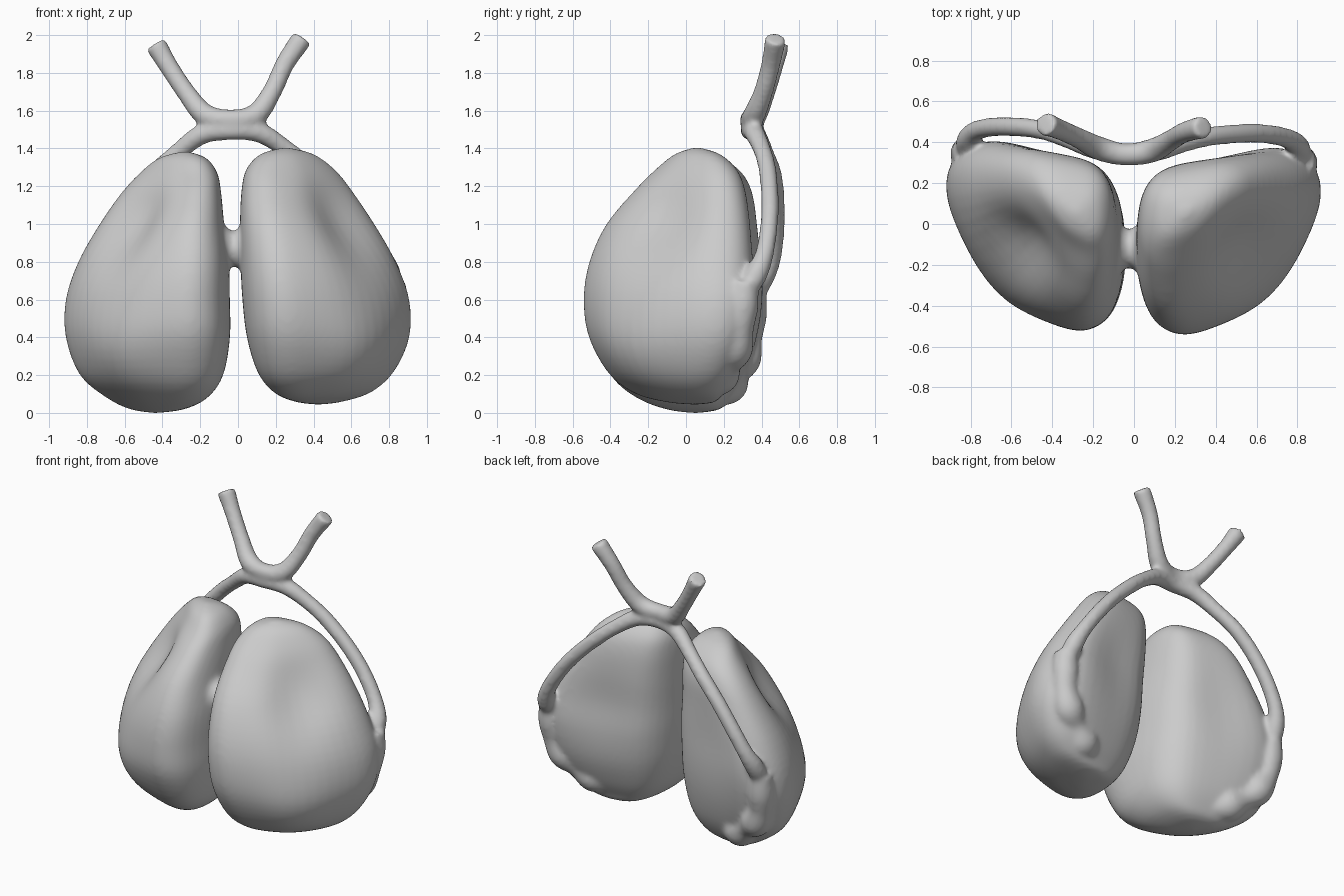
import bpy, bmesh, math
from mathutils import Vector


def spline(pts, n, closed=False):
    """Catmull-Rom interpolation of tuples of any length, n steps per span."""
    out, m = [], len(pts)
    get = (lambda i: pts[i % m]) if closed else (lambda i: pts[max(0, min(m - 1, i))])
    for i in range(m if closed else m - 1):
        for k in range(n):
            t = k / n
            out.append(tuple(
                0.5 * (2 * b + (c - a) * t + (2 * a - 5 * b + 4 * c - d) * t * t
                       + (3 * b - a - 3 * c + d) * t ** 3)
                for a, b, c, d in zip(get(i - 1), get(i), get(i + 1), get(i + 2))))
    if not closed:
        out.append(tuple(pts[-1]))
    return out


def loft(bm, rings):
    """Skin a list of rings and cap both ends."""
    vs = [[bm.verts.new(p) for p in r] for r in rings]
    n = len(vs[0])
    for a, b in zip(vs, vs[1:]):
        for i in range(n):
            bm.faces.new((a[i], a[(i + 1) % n], b[(i + 1) % n], b[i]))
    bm.faces.new(vs[0][::-1])
    bm.faces.new(vs[-1])


def tube(bm, path):
    """Sweep a circle along (x, y, z, radius) points."""
    p = spline(path, 6)
    rings = []
    for i, q in enumerate(p):
        c = Vector(q[:3])
        t = (Vector(p[min(i + 1, len(p) - 1)][:3]) - Vector(p[max(i - 1, 0)][:3])).normalized()
        u = t.cross(Vector((0.1, 1, 0.05))).normalized()
        w = t.cross(u)
        rings.append([c + q[3] * (u * math.cos(a) + w * math.sin(a))
                      for a in (math.tau * k / 16 for k in range(16))])
    loft(bm, rings)


# rounded-triangle plan of a lobe: u = inner to outer, v = front to back
PLAN = [(0.0, .35), (.07, .1), (.22, 0), (.42, .04), (.65, .17), (.87, .42),
        (1, .7), (.97, .9), (.78, 1), (.45, .97), (.17, .88), (.03, .68)]
# levels: z, inner x, outer x, front y, back y
RIGHT = [(1.405, .24, .27, .04, .07), (1.37, .12, .40, -.06, .18), (1.29, .045, .51, -.16, .27),
         (1.18, .02, .60, -.27, .32), (1.0, .012, .72, -.42, .355), (.8, .015, .83, -.51, .37),
         (.6, .025, .90, -.54, .38), (.4, .05, .90, -.51, .345), (.22, .11, .82, -.40, .27),
         (.11, .20, .70, -.25, .20), (.06, .31, .55, -.09, .16), (.045, .42, .44, .03, .07)]
LEFT = [(1.385, .27, .30, .04, .07), (1.35, .17, .42, -.06, .19), (1.27, .11, .52, -.15, .30),
        (1.16, .09, .62, -.27, .36), (1.0, .075, .73, -.40, .39), (.8, .05, .84, -.49, .41),
        (.6, .045, .905, -.52, .41), (.4, .045, .905, -.50, .375), (.2, .085, .83, -.38, .31),
        (.08, .17, .69, -.23, .24), (.02, .29, .57, -.09, .18), (0, .43, .45, .03, .07)]


def lobe(bm, levels, side, depth):
    plan = spline(PLAN, 4, True)
    # hollows in the slanted outer face and back face, then fuller lower belly
    dents = [(Vector((.55, -.13, .98)), Vector((-.65, .70, -.2)) * depth, .045, .08),
             (Vector((.42, .36, .78)), Vector((.1, -1, 0)) * .035, .06, .12),
             (Vector((.62, -.26, .32)), Vector((.62, -.7, -.3)) * .04, .06, .06),
             (Vector((.22, -.25, .15)), Vector((-.3, -.6, -.3)) * .03, .05, .04)]
    rings = []
    for z, x0, x1, y0, y1 in spline(levels, 4):
        ring = []
        for u, v in plan:
            p = Vector((x0 + (x1 - x0) * u, y0 + (y1 - y0) * v, z))
            move = Vector()
            for mid, push, w, h in dents:
                d = p - mid
                move += push * math.exp(-(d.x ** 2 + d.y ** 2) / w - d.z ** 2 / h)
            p += move
            ring.append((p.x * side, p.y, max(p.z, 0)))
        rings.append(ring)
    loft(bm, rings)


bm = bmesh.new()
lobe(bm, RIGHT, 1, .085)
lobe(bm, LEFT, -1, .12)

# lumpy ridge along the outer back edge of each lobe
RIDGE = [(.82, .31, .70, .07), (.815, .30, .57, .085), (.80, .28, .45, .08), (.75, .255, .34, .10),
         (.67, .22, .27, .08), (.58, .175, .205, .11), (.48, .13, .17, .08), (.40, .08, .14, .07)]
tube(bm, RIDGE)
tube(bm, [(-x, y + .045, z - .05, r) for x, y, z, r in RIDGE])

# short bridge between the lobes
tube(bm, [(-.13, -.12, .87, .15), (-.07, -.12, .87, .12), (-.03, -.12, .87, .095),
          (.01, -.12, .87, .11), (.08, -.12, .87, .15)])

# arched duct running down behind both lobes
tube(bm, [(-.82, .36, .62, .05), (-.81, .41, .72, .06), (-.775, .455, .82, .05), (-.69, .475, .97, .048),
          (-.575, .475, 1.13, .048), (-.45, .46, 1.265, .048), (-.33, .42, 1.37, .048),
          (-.19, .37, 1.475, .054), (-.04, .34, 1.495, .052), (.11, .36, 1.485, .054),
          (.25, .40, 1.40, .048), (.38, .43, 1.295, .048), (.53, .443, 1.15, .048),
          (.655, .44, 1.0, .048), (.76, .415, .84, .05), (.805, .37, .73, .06), (.815, .31, .63, .05)])

# upper fork with two open prongs
tube(bm, [(-.435, .49, 1.95, .06), (-.37, .465, 1.84, .052), (-.27, .42, 1.69, .052),
          (-.17, .37, 1.575, .06), (-.04, .34, 1.553, .055), (.09, .36, 1.575, .06),
          (.18, .41, 1.70, .052), (.25, .45, 1.85, .052), (.34, .475, 1.984, .058)])

bmesh.ops.recalc_face_normals(bm, faces=bm.faces)
mesh = bpy.data.meshes.new("paired_lobes_with_ducts")
bm.to_mesh(mesh)
bm.free()
body = bpy.data.objects.new("paired_lobes_with_ducts", mesh)
bpy.context.collection.objects.link(body)

# fuse into one soft organic skin
rm = body.modifiers.new("fuse", 'REMESH')
rm.mode = 'VOXEL'
rm.voxel_size = .014
rm.use_smooth_shade = True
sm = body.modifiers.new("soften", 'SMOOTH')
sm.factor = .5
sm.iterations = 12
